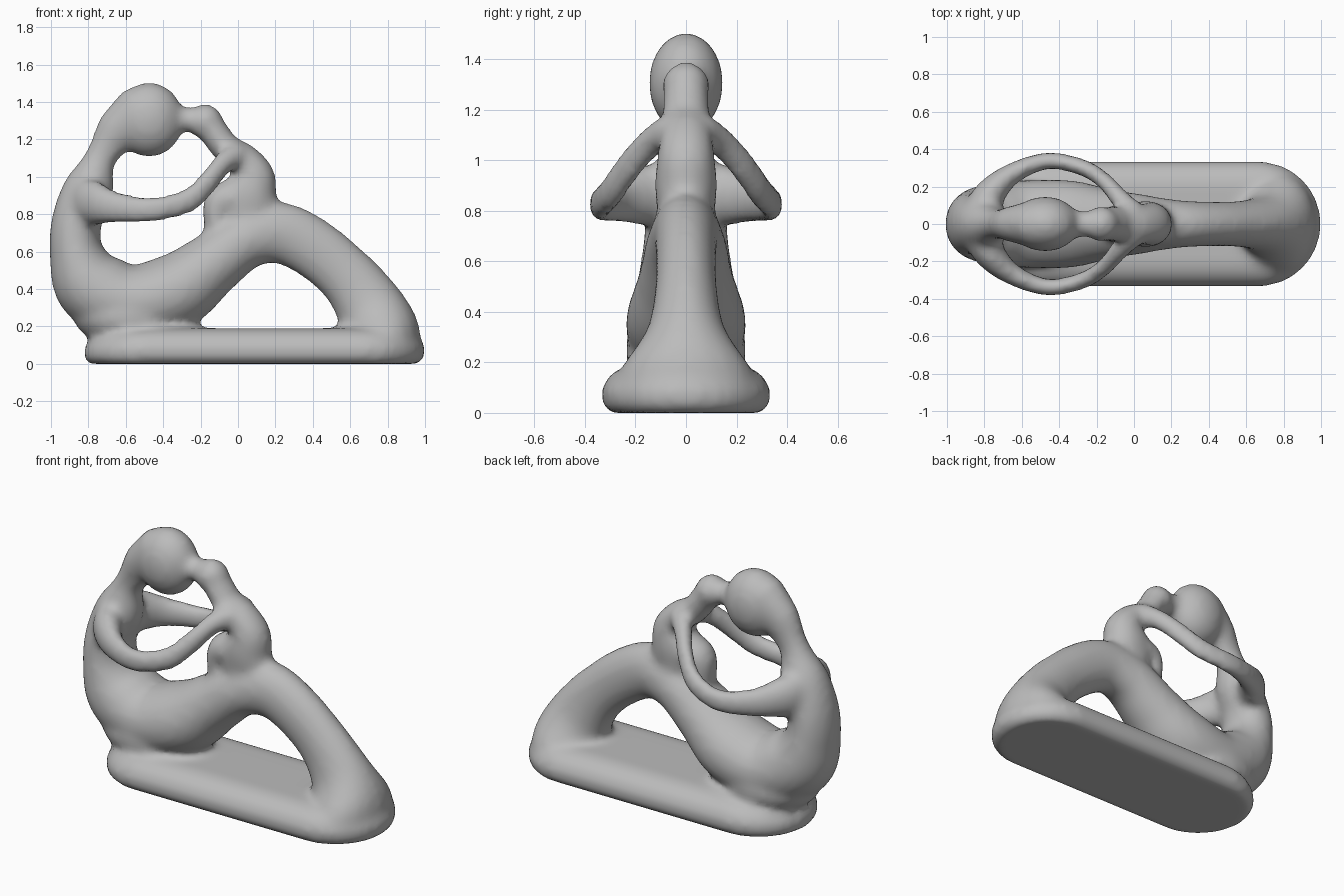
import bpy, bmesh, math
from mathutils import Vector, Matrix

cube = bpy.data.objects.get("Cube")
if cube:
    bpy.data.objects.remove(cube, do_unlink=True)

SIDES = 20
clay = bpy.data.materials.new("grey_clay")
clay.use_nodes = True
clay.diffuse_color = (0.5, 0.5, 0.5, 1)
clay.node_tree.nodes["Principled BSDF"].inputs["Base Color"].default_value = (0.5, 0.5, 0.5, 1)

bm = bmesh.new()


def spline(points, steps=5):
    """Catmull-Rom through tuples of any length."""
    pts = [points[0]] + points + [points[-1]]
    out = []
    for a, b, c, d in zip(pts, pts[1:], pts[2:], pts[3:]):
        for i in range(steps):
            t = i / steps
            out.append([0.5 * (2 * q + (r - p) * t + (2 * p - 5 * q + 4 * r - s) * t * t
                               + (3 * q - p - 3 * r + s) * t ** 3)
                        for p, q, r, s in zip(a, b, c, d)])
    out.append(list(points[-1]))
    return out


def skin(rings):
    """Closed solid through a list of vertex rings."""
    loops = [[bm.verts.new(p) for p in ring] for ring in rings]
    faces = [bm.faces.new(loops[0][::-1]), bm.faces.new(loops[-1])]
    for a, b in zip(loops, loops[1:]):
        for i in range(len(a)):
            j = (i + 1) % len(a)
            faces.append(bm.faces.new((a[i], a[j], b[j], b[i])))
    bmesh.ops.recalc_face_normals(bm, faces=faces)


def limb(points, side_ref):
    """Tube along (x, y, z, radius, radius along side_ref)."""
    path = spline(points)
    rings = []
    for i, p in enumerate(path):
        here = Vector(p[:3])
        tangent = (Vector(path[min(i + 1, len(path) - 1)][:3])
                   - Vector(path[max(i - 1, 0)][:3])).normalized()
        side = (side_ref - tangent * side_ref.dot(tangent)).normalized()
        other = tangent.cross(side)
        rings.append([here + other * p[3] * math.cos(a) + side * p[4] * math.sin(a)
                      for a in (k * math.tau / SIDES for k in range(SIDES))])
    skin(rings)


def body(points):
    """Limb in the middle plane from (x, z, radius, half width)."""
    limb([(x, 0, z, r, w) for x, z, r, w in points], Vector((0, 1, 0)))


def ball(centre, size, tilt=0):
    m = (Matrix.Translation(centre) @ Matrix.Rotation(tilt, 4, 'Y')
         @ Matrix.Diagonal((*size, 1)))
    bmesh.ops.create_uvsphere(bm, u_segments=24, v_segments=16, radius=1, matrix=m)


# rounded plinth: stadium outline stacked with changing inset
def stadium(z, inset, left, right):
    ring = []
    r = 0.335 - inset
    for k in range(40):
        a = (k + 0.5) * math.tau / 40
        c, s = math.cos(a), math.sin(a)
        x = right - 0.335 + r * c if c > 0 else left + 0.335 + r * c
        ring.append((x, r * s, z))
    return ring


skin([stadium(z, i, l, 1.0) for z, i, l in (
    (0, 0.035, -0.83), (0.03, 0.005, -0.83), (0.09, 0, -0.82),
    (0.14, 0.025, -0.81), (0.17, 0.06, -0.80), (0.19, 0.12, -0.78))])

# mother: neck, back, hips, thigh, knee and shin in one sweep
body([(-0.64, 1.25, 0.12, 0.10), (-0.735, 1.10, 0.085, 0.08),
      (-0.795, 0.94, 0.135, 0.13), (-0.86, 0.77, 0.135, 0.16),
      (-0.865, 0.60, 0.145, 0.18), (-0.78, 0.42, 0.205, 0.215),
      (-0.58, 0.33, 0.20, 0.235), (-0.34, 0.385, 0.205, 0.235),
      (-0.14, 0.53, 0.17, 0.19), (0.04, 0.66, 0.155, 0.16),
      (0.22, 0.70, 0.165, 0.13), (0.40, 0.62, 0.16, 0.12),
      (0.58, 0.47, 0.16, 0.125), (0.70, 0.31, 0.185, 0.16),
      (0.76, 0.17, 0.21, 0.26), (0.77, 0.06, 0.20, 0.30)])
ball((-0.58, 0, 0.25), (0.30, 0.24, 0.16))
# mother's head with the hair drawn back
ball((-0.475, 0, 1.305), (0.185, 0.148, 0.2))
body([(-0.72, 1.14, 0.08, 0.075), (-0.64, 1.25, 0.12, 0.10), (-0.52, 1.32, 0.175, 0.135)])

# child: torso, neck, head and folded lap
body([(0.05, 0.76, 0.17, 0.11), (0.06, 0.90, 0.155, 0.125), (0.085, 1.0, 0.115, 0.115),
      (0.03, 1.09, 0.09, 0.105), (-0.06, 1.15, 0.08, 0.095), (-0.13, 1.24, 0.08, 0.09),
      (-0.17, 1.30, 0.08, 0.085)])
ball((-0.175, 0, 1.295), (0.095, 0.095, 0.095))
body([(-0.18, 1.30, 0.075, 0.075), (-0.28, 1.305, 0.065, 0.07), (-0.38, 1.30, 0.07, 0.08)])
body([(0.06, 0.89, 0.11, 0.12), (-0.06, 0.88, 0.10, 0.11), (-0.11, 0.84, 0.08, 0.10),
      (-0.12, 0.72, 0.06, 0.09)])

# linked arms on both sides, mother's shoulder to child's shoulder
for s in (1, -1):
    limb([(-0.82, s * 0.05, 0.87, 0.10, 0.13), (-0.77, s * 0.16, 0.86, 0.085, 0.12),
          (-0.65, s * 0.27, 0.835, 0.058, 0.085), (-0.46, s * 0.338, 0.825, 0.046, 0.068),
          (-0.27, s * 0.30, 0.87, 0.046, 0.066), (-0.16, s * 0.23, 0.97, 0.046, 0.062),
          (-0.08, s * 0.14, 1.07, 0.052, 0.062), (0.0, s * 0.05, 1.12, 0.07, 0.07)],
         Vector((0, 0, 1)))

mesh = bpy.data.meshes.new("embracing_figures")
bm.to_mesh(mesh)
bm.free()
mesh.materials.append(clay)
figures = bpy.data.objects.new("embracing_figures", mesh)
bpy.context.collection.objects.link(figures)

# melt the parts into one soft, lightly faceted form
remesh = figures.modifiers.new("melt", 'REMESH')
remesh.mode = 'VOXEL'
remesh.voxel_size = 0.022
remesh.use_smooth_shade = True
soften = figures.modifiers.new("soften", 'SMOOTH')
soften.factor = 0.5
soften.iterations = 10
